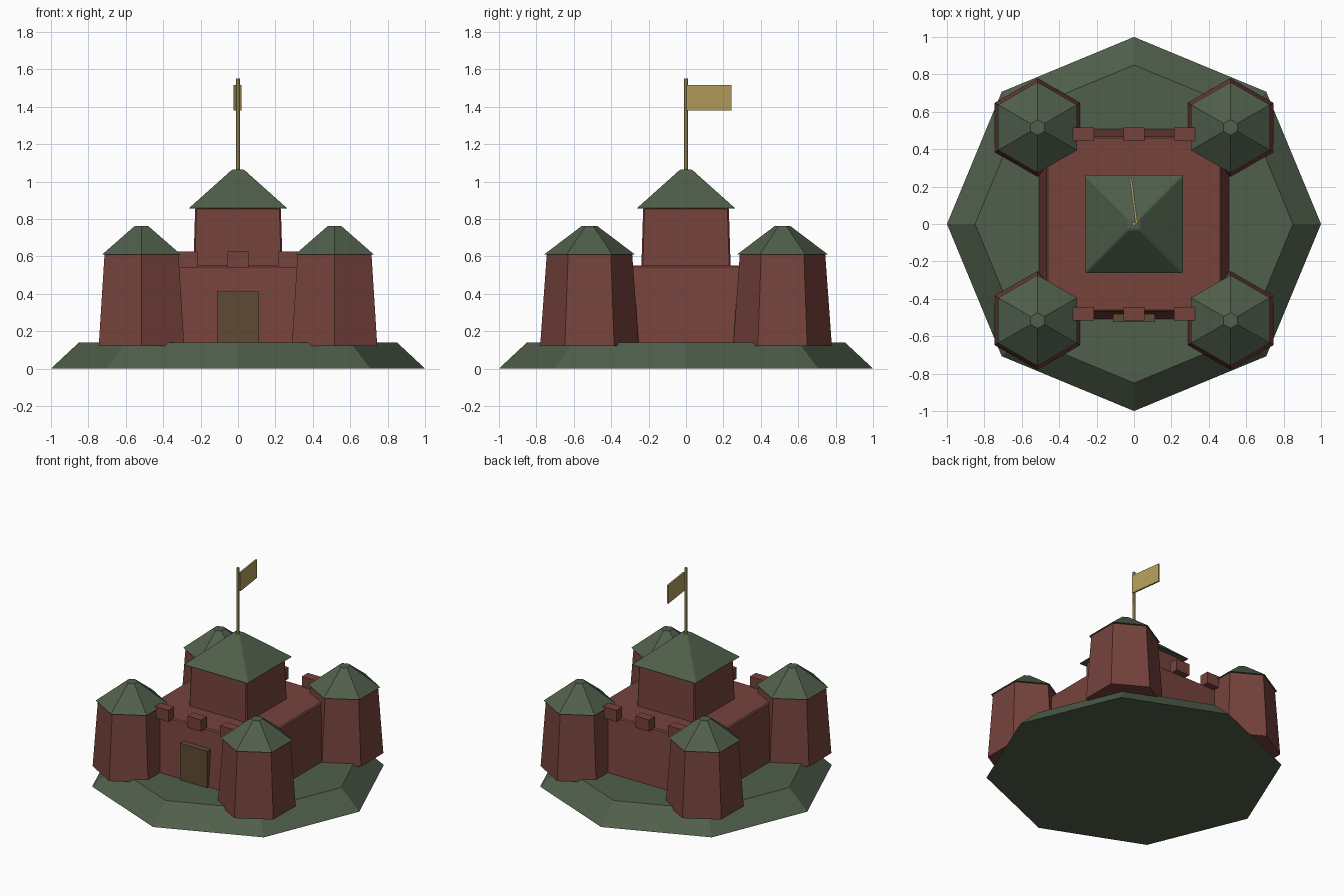
import bpy
from math import radians, sqrt

cube = bpy.data.objects.get("Cube")
if cube:
    bpy.data.objects.remove(cube, do_unlink=True)


def material(name, rgb):
    mat = bpy.data.materials.new(name)
    mat.use_nodes = True
    mat.diffuse_color = (*rgb, 1)
    mat.node_tree.nodes["Principled BSDF"].inputs["Base Color"].default_value = (*rgb, 1)
    return mat


green = material("moss green", (0.08, 0.115, 0.07))
red = material("brick red", (0.18, 0.055, 0.045))
brown = material("door brown", (0.115, 0.07, 0.034))
gold = material("flag gold", (0.45, 0.34, 0.11))


def finish(name, mat, bevel):
    obj = bpy.context.object
    obj.name = name
    obj.data.materials.append(mat)
    if bevel:
        mod = obj.modifiers.new("edge bevel", "BEVEL")
        mod.width = bevel
        mod.segments = 1
    return obj


def frustum(name, sides, r_low, r_top, z_low, z_top, mat, xy=(0, 0), turn=0, bevel=0):
    """Tapered prism standing between two heights."""
    bpy.ops.mesh.primitive_cone_add(
        vertices=sides, radius1=r_low, radius2=r_top, depth=z_top - z_low,
        location=(*xy, (z_low + z_top) / 2), rotation=(0, 0, radians(turn)))
    return finish(name, mat, bevel)


def square(name, half_low, half_top, z_low, z_top, mat, bevel):
    """Tapered square block aligned with the axes."""
    return frustum(name, 4, half_low * sqrt(2), half_top * sqrt(2),
                   z_low, z_top, mat, turn=45, bevel=bevel)


def box(name, size, location, mat, turn=0):
    bpy.ops.mesh.primitive_cube_add(size=1, location=location, rotation=(0, 0, radians(turn)))
    obj = finish(name, mat, 0)
    obj.scale = size
    return obj


# Ground mound
frustum("mound", 8, 1.0, 0.85, 0, 0.14, green)

# Main walls and central keep
square("walls", 0.51, 0.468, 0.12, 0.55, red, 0.008)
square("keep", 0.24, 0.229, 0.5, 0.86, red, 0.008)
square("keep_roof", 0.265, 0.03, 0.855, 1.065, green, 0.005)

# Corner towers with roofs
for x, side in ((-1, "right"), (1, "left")):
    for y, end in ((-1, "front"), (1, "back")):
        spot = (x * 0.516, y * 0.516)
        frustum(f"{end}_{side}_tower", 6, 0.264, 0.228, 0.12, 0.615, red, spot)
        frustum(f"{end}_{side}_tower_roof", 6, 0.243, 0.042, 0.61, 0.762, green, spot)

# Battlements on the front and back walls
for y, end in ((-1, "front"), (1, "back")):
    for i in range(-1, 2):
        box(f"{end}_battlement_{i + 2}", (0.112, 0.07, 0.086),
            (i * 0.27, y * 0.48, 0.584), red)

# Door, flagpole and flag
box("door", (0.225, 0.05, 0.28), (0, -0.499, 0.273), brown)
frustum("flagpole", 8, 0.012, 0.01, 1.05, 1.55, gold)
box("flag", (0.012, 0.243, 0.136), (-0.002, 0.122, 1.448), gold, turn=7.5)

# Towers and mound: make cone orientation put points towards the front and back
bpy.context.view_layer.update()
